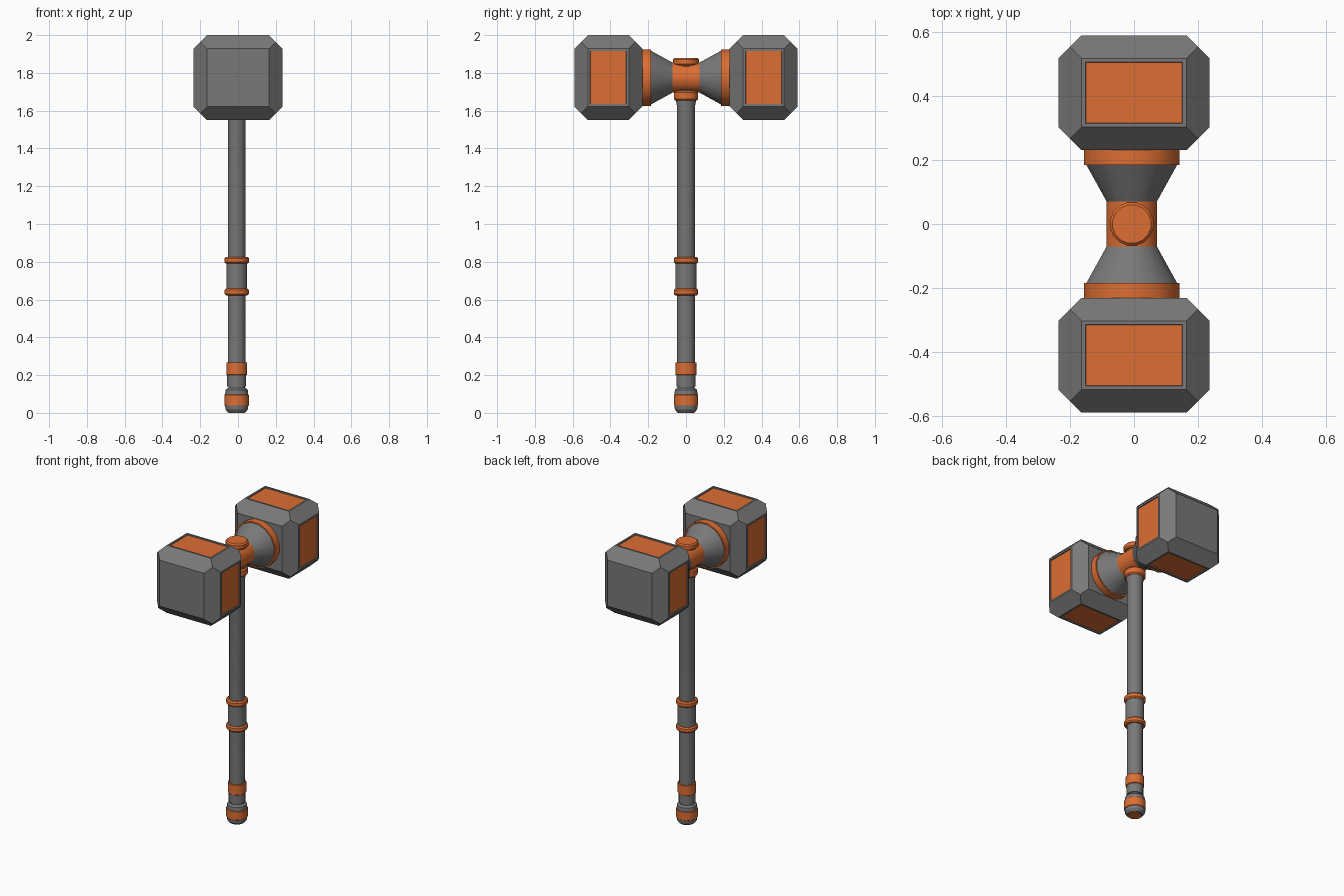
import bpy, bmesh, math
from mathutils import Matrix, Vector
from itertools import product

if "Cube" in bpy.data.objects:
    bpy.data.objects.remove(bpy.data.objects["Cube"], do_unlink=True)


def make_material(name, rgb):
    mat = bpy.data.materials.new(name)
    mat.use_nodes = True
    mat.diffuse_color = (*rgb, 1)
    mat.node_tree.nodes["Principled BSDF"].inputs["Base Color"].default_value = (*rgb, 1)
    return mat


GREY = make_material("steel grey", (0.19, 0.19, 0.19))
ORANGE = make_material("copper orange", (0.72, 0.155, 0.033))
AXIS_X = -0.007      # the shaft axis sits a touch off centre
HEAD_Z = 1.775
SIDES = 16


def finish(bm, name, mats):
    bmesh.ops.recalc_face_normals(bm, faces=bm.faces)
    mesh = bpy.data.meshes.new(name)
    bm.to_mesh(mesh)
    bm.free()
    for mat in mats:
        mesh.materials.append(mat)
    obj = bpy.data.objects.new(name, mesh)
    bpy.context.collection.objects.link(obj)
    return obj


def smooth(obj):
    bpy.ops.object.select_all(action="DESELECT")
    obj.select_set(True)
    bpy.context.view_layer.objects.active = obj
    bpy.ops.object.shade_smooth_by_angle(angle=math.radians(28))


def lathe(name, mat, profile, place=Matrix.Translation((AXIS_X, 0, 0))):
    """Capped turned part from (radius, height) points."""
    bm = bmesh.new()
    rings = []
    for r, h in profile:
        angles = [2 * math.pi * (i + 0.5) / SIDES for i in range(SIDES)]
        rings.append([bm.verts.new((r * math.cos(a), r * math.sin(a), h)) for a in angles])
    for low, high in zip(rings, rings[1:]):
        for i in range(SIDES):
            j = (i + 1) % SIDES
            bm.faces.new((low[i], low[j], high[j], high[i]))
    bm.faces.new(rings[0])
    bm.faces.new(rings[-1])
    bm.transform(place)
    smooth(finish(bm, name, [mat]))


def band(name, radius, low, high, bevel=0.008):
    """Orange ring with softened rims."""
    lathe(name, ORANGE, [(radius - bevel, low), (radius, low + bevel),
                         (radius, high - bevel), (radius - bevel, high)])


def head_block(name, centre, half, chamfer):
    """Box with chamfered edges and recessed panels on four sides."""
    bm = bmesh.new()
    for signs in product((-1, 1), repeat=3):
        for axis in range(3):
            bm.verts.new([s * (half[k] - (0 if k == axis else chamfer))
                          for k, s in enumerate(signs)])
        bm.verts.new([s * (half[k] - chamfer / 2) for k, s in enumerate(signs)])
    bmesh.ops.convex_hull(bm, input=bm.verts)
    bmesh.ops.dissolve_limit(bm, angle_limit=0.02, verts=bm.verts, edges=bm.edges)
    bmesh.ops.recalc_face_normals(bm, faces=bm.faces)
    bm.normal_update()
    panels = [f for f in bm.faces
              if max(abs(f.normal.x), abs(f.normal.z)) > 0.99]
    bmesh.ops.inset_individual(bm, faces=panels, thickness=0.017)
    bmesh.ops.inset_individual(bm, faces=panels, thickness=0.002, depth=-0.006)
    for face in panels:
        face.material_index = 1
    bm.transform(Matrix.Translation(Vector(centre)))
    finish(bm, name, [GREY, ORANGE])


# Shaft and grip
lathe("shaft", GREY, [(0.045, 0.12), (0.048, 0.3), (0.048, 1.62),
                      (0.056, 1.66), (0.056, 1.71)])
lathe("upper_grip", GREY, [(0.056, 0.64), (0.056, 0.81)])
lathe("lower_grip", GREY, [(0.051, 0.14), (0.051, 0.21)])
band("upper_grip_ring", 0.066, 0.79, 0.826)
band("lower_grip_ring", 0.066, 0.622, 0.658)
band("shaft_sleeve", 0.056, 0.2, 0.268, 0.002)

# Pommel
lathe("pommel_collar", GREY, [(0.048, 0.132), (0.06, 0.122), (0.063, 0.09)])
band("pommel_band", 0.066, 0.038, 0.097, 0.002)
lathe("pommel_end", GREY, [(0.048, 0.003), (0.06, 0.018), (0.063, 0.04)])
lathe("pommel_cap", ORANGE, [(0.042, 0), (0.044, 0.01)])

# Socket joining shaft and head
band("socket_collar", 0.066, 1.655, 1.705)
band("top_cap", 0.069, 1.84, 1.88)
lathe("cap_stem", ORANGE, [(0.055, 1.78), (0.055, 1.85)])
along_y = Matrix.Translation((AXIS_X, 0, HEAD_Z)) @ Matrix.Rotation(math.pi / 2, 4, "X")
lathe("hub", ORANGE, [(0.081, -0.071), (0.081, 0.071)], along_y)

# Paired cones, collars and hammer blocks
for side, label in ((-1, "front"), (1, "back")):
    turn = Matrix.Translation((AXIS_X, 0, HEAD_Z)) @ Matrix.Rotation(-side * math.pi / 2, 4, "X")
    lathe(label + "_cone", GREY, [(0.08, 0.07), (0.146, 0.187)], turn)
    lathe(label + "_collar", ORANGE, [(0.153, 0.185), (0.153, 0.24)], turn)
    head_block(label + "_hammer_block", (0, side * 0.411, HEAD_Z),
               (0.236, 0.18, 0.225), 0.072)
